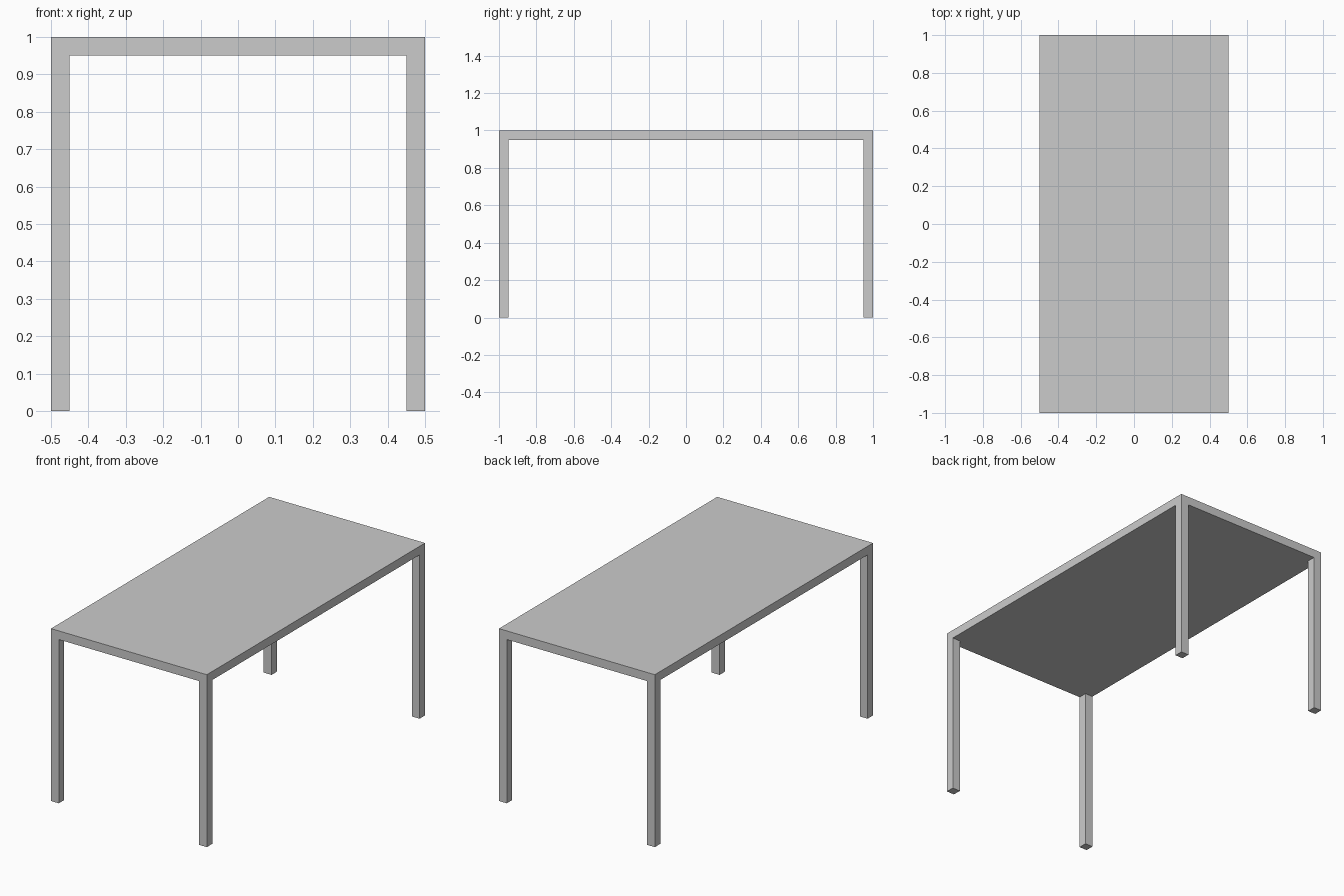
import bpy
import bmesh
from mathutils import Vector

if "Cube" in bpy.data.objects:
    bpy.data.objects.remove(bpy.data.objects["Cube"])

WIDTH, LENGTH, HEIGHT = 1.0, 2.0, 1.0
THICK = 0.05  # tabletop thickness and leg width

bm = bmesh.new()

# Tabletop slab
bmesh.ops.create_cube(bm, size=1)
bmesh.ops.scale(bm, vec=(WIDTH, LENGTH, THICK), verts=bm.verts)
bmesh.ops.translate(bm, vec=(0, 0, HEIGHT - THICK / 2), verts=bm.verts)

# Loop cuts that mark out the square leg footprints
for axis, half in ((Vector((1, 0, 0)), WIDTH / 2), (Vector((0, 1, 0)), LENGTH / 2)):
    for side in (-1, 1):
        bmesh.ops.bisect_plane(bm, geom=bm.verts[:] + bm.edges[:] + bm.faces[:],
                               plane_co=axis * side * (half - THICK), plane_no=axis)

# Legs pulled down from the four corner faces of the underside
bm.normal_update()
corners = []
for f in bm.faces:
    c = f.calc_center_median()
    if f.normal.z < -0.9 and abs(c.x) > WIDTH / 2 - THICK and abs(c.y) > LENGTH / 2 - THICK:
        corners.append(f)
feet = bmesh.ops.extrude_discrete_faces(bm, faces=corners)["faces"]
for f in feet:
    for v in f.verts:
        v.co.z = 0

bmesh.ops.recalc_face_normals(bm, faces=bm.faces)
mesh = bpy.data.meshes.new("table")
bm.to_mesh(mesh)
bm.free()
bpy.context.collection.objects.link(bpy.data.objects.new("table", mesh))
